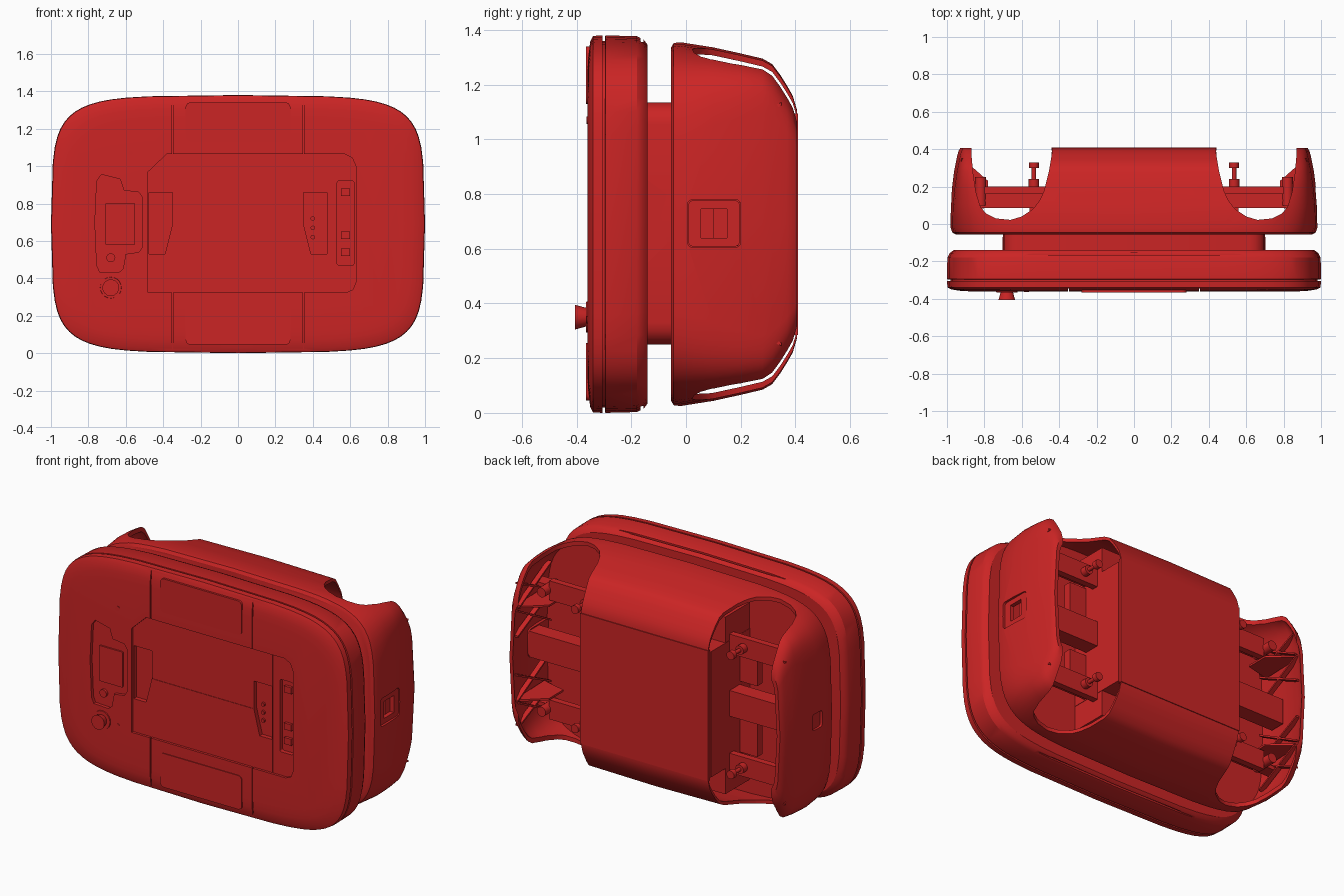
import bpy, bmesh, math
from mathutils import Vector

CZ = 0.69
BULGE = 0.032
red = bpy.data.materials.new("red_plastic")
red.diffuse_color = (0.6, 0.018, 0.018, 1)


def finish(name, bm):
    bmesh.ops.recalc_face_normals(bm, faces=bm.faces)
    me = bpy.data.meshes.new(name)
    bm.to_mesh(me)
    bm.free()
    me.materials.append(red)
    ob = bpy.data.objects.new(name, me)
    bpy.context.collection.objects.link(ob)
    return ob


def loft(name, rings, seg=14):
    """Barrelled superellipse rings (y, half width, half height, exponent) skinned along y."""
    bm = bmesh.new()
    loops = []
    for y, hx, hz, n in rings:
        loop = []
        for i in range(seg * 4):
            t = math.tau * i / (seg * 4)
            c, s = math.cos(t), math.sin(t)
            x = math.copysign(abs(c) ** (2 / n), c) if abs(c) > 1e-6 else 0
            z = math.copysign(abs(s) ** (2 / n), s) if abs(s) > 1e-6 else 0
            loop.append(bm.verts.new((hx * x * (1 - BULGE * z * z), y, CZ + hz * z * (1 - BULGE * x * x))))
        loops.append(loop)
    for a, b in zip(loops, loops[1:]):
        for i in range(len(a)):
            j = (i + 1) % len(a)
            bm.faces.new((a[i], a[j], b[j], b[i]))
    bm.faces.new(loops[0])
    bm.faces.new(loops[-1])
    return finish(name, bm)


def prism(name, pts, axis, a, b):
    """Extrude a 2D outline along an axis from a to b."""
    put = {"x": lambda p, d: (d, p[0], p[1]),
           "y": lambda p, d: (p[0], d, p[1]),
           "z": lambda p, d: (p[0], p[1], d)}[axis]
    bm = bmesh.new()
    lo = [bm.verts.new(put(p, a)) for p in pts]
    hi = [bm.verts.new(put(p, b)) for p in pts]
    bm.faces.new(lo)
    bm.faces.new(hi)
    for i in range(len(pts)):
        j = (i + 1) % len(pts)
        bm.faces.new((lo[i], lo[j], hi[j], hi[i]))
    return finish(name, bm)


def rrect(x0, x1, z0, z1, r, n=4):
    pts = []
    for cx, cz, a0 in ((x1 - r, z1 - r, 0), (x0 + r, z1 - r, 90), (x0 + r, z0 + r, 180), (x1 - r, z0 + r, 270)):
        for i in range(n + 1):
            a = math.radians(a0 + 90 * i / n)
            pts.append((cx + r * math.cos(a), cz + r * math.sin(a)))
    return pts


def box(name, x0, x1, y0, y1, z0, z1):
    return prism(name, [(x0, y0), (x1, y0), (x1, y1), (x0, y1)], "z", z0, z1)


def rod(name, p, q, r1, r2=None, seg=16):
    p, q = Vector(p), Vector(q)
    bm = bmesh.new()
    bmesh.ops.create_cone(bm, cap_ends=True, segments=seg, radius1=r1, radius2=r2 or r1, depth=(q - p).length)
    bmesh.ops.rotate(bm, verts=bm.verts, matrix=Vector((0, 0, 1)).rotation_difference(q - p).to_matrix())
    bmesh.ops.translate(bm, verts=bm.verts, vec=(p + q) / 2)
    return finish(name, bm)


def cut(ob, *cutters):
    for c in cutters:
        c.hide_render = True
        m = ob.modifiers.new("cut", "BOOLEAN")
        m.operation, m.solver, m.object = "DIFFERENCE", "EXACT", c
        bpy.context.view_layer.objects.active = ob
        bpy.ops.object.modifier_apply(modifier=m.name)
        bpy.data.objects.remove(c)


def flip(pts, s):
    return [(s * x, z) for x, z in pts]


# Front cover plate with recesses and seams
plate = loft("front_cover", [(-0.305, 1, 0.69, 6.2), (-0.34, 0.997, 0.688, 6.2), (-0.35, 0.975, 0.668, 6.2),
                             (-0.357, 0.93, 0.62, 6.2), (-0.36, 0.88, 0.57, 6.2)])
tray = [(-0.48, 0.325), (0.58, 0.325), (0.615, 0.34), (0.63, 0.38), (0.63, 1.0),
        (0.61, 1.045), (0.57, 1.065), (-0.38, 1.065), (-0.48, 0.97)]
control = [(-0.74, 0.435), (-0.64, 0.43), (-0.615, 0.45), (-0.6, 0.53), (-0.53, 0.54), (-0.51, 0.57),
           (-0.51, 0.83), (-0.53, 0.86), (-0.61, 0.87), (-0.63, 0.93), (-0.73, 0.955), (-0.755, 0.92),
           (-0.765, 0.7), (-0.755, 0.47)]
grip = [(-0.475, 0.53), (-0.39, 0.53), (-0.35, 0.69), (-0.35, 0.86), (-0.475, 0.86)]
cut(plate, prism("c", tray, "y", -0.5, -0.345), prism("c", control, "y", -0.5, -0.34),
    prism("c", rrect(0.53, 0.62, 0.47, 0.92, 0.01), "y", -0.5, -0.318),
    box("c", -0.345, 0.345, -0.5, -0.342, 0.687, 0.692), box("c", 0.478, 0.483, -0.5, -0.34, 0.3255, 1.0645))
for s in (-1, 1):
    cut(plate, prism("c", flip(grip, s), "y", -0.5, -0.318))
    for z0, z1 in ((-0.1, 0.3251), (1.0649, 1.5)):
        cut(plate, box("c", s * 0.35 - 0.003, s * 0.35 + 0.003, -0.5, -0.346, z0, z1))

# Front details
for name, z0, z1 in (("upper_pad", 1.13, 1.34), ("lower_pad", 0.045, 0.255)):
    prism(name, rrect(-0.28, 0.28, z0, z1, 0.025), "y", -0.365, -0.34)
prism("small_screen", rrect(-0.71, -0.55, 0.58, 0.8, 0.005), "y", -0.35, -0.33)
rod("screen_button", (-0.68, -0.33, 0.51), (-0.68, -0.355, 0.51), 0.024)
rod("knob", (-0.68, -0.35, 0.35), (-0.68, -0.405, 0.35), 0.03, 0.045, 14)
rod("knob_collar", (-0.68, -0.34, 0.35), (-0.68, -0.366, 0.35), 0.06, 0.056, 20)
for z in (0.34, 1.07):
    rod("indicator", (-0.575, -0.34, z), (-0.575, -0.363, z), 0.014)
for z in (0.52, 0.61, 0.84):
    box("slot_connector", 0.55, 0.6, -0.335, -0.315, z, z + 0.04)
for i in range(3):
    rod("grip_stud", (0.4, -0.315, 0.62 + 0.05 * i), (0.4, -0.33, 0.62 + 0.05 * i), 0.012, seg=10)

# Ring behind the cover, with a groove along the top and bottom
ring = loft("front_ring", [(-0.297, 0.985, 0.675, 6.2), (-0.295, 1, 0.69, 6.2), (-0.18, 0.998, 0.687, 6.2),
                           (-0.155, 0.985, 0.675, 6.2), (-0.14, 0.965, 0.655, 6.2)])
for s in (-1, 1):
    z = CZ + s * 0.69
    cut(ring, box("c", -0.57, 0.57, -0.166, -0.156, z - 0.025, z + 0.025))
loft("ring_gasket", [(-0.31, 0.98, 0.67, 6.2), (-0.29, 0.98, 0.67, 6.2)])

# Neck joining front and back
prism("neck", rrect(-0.7, 0.7, 0.25, 1.135, 0.08), "y", -0.15, -0.04)
for s in (-1, 1):
    prism("neck_latch", [(-0.14, 0.55), (-0.07, 0.62), (-0.09, 0.72), (-0.07, 0.8), (-0.14, 0.85)],
          "x", s * 0.69, s * 0.702)

# Hollow rear shell, open behind, with U-shaped cut-outs leaving a hump and two wings
prof = [(-0.055, 0.955, 0.645, 6.2), (-0.045, 0.972, 0.662, 6.2), (-0.02, 0.98, 0.665, 6.2),
        (0.1, 0.98, 0.646, 8), (0.2, 0.972, 0.624, 10), (0.28, 0.962, 0.605, 12),
        (0.315, 0.955, 0.585, 12), (0.345, 0.949, 0.545, 12), (0.37, 0.944, 0.505, 12),
        (0.39, 0.938, 0.47, 12), (0.405, 0.93, 0.42, 12)]
shell = loft("rear_shell", prof)
inner = [(0, 0.957, 0.64, 6.2)] + [(y, hx - 0.022, hz - 0.022, n) for y, hx, hz, n in prof[3:]]
cut(shell, loft("c", inner + [(0.45, 0.895, 0.38, 12)]))
u = [(0.43, 0.5), (0.44, 0.37), (0.455, 0.28), (0.48, 0.18), (0.505, 0.125), (0.54, 0.08), (0.6, 0.04),
     (0.66, 0.022), (0.74, 0.03), (0.79, 0.055), (0.82, 0.09), (0.845, 0.17), (0.86, 0.27), (0.868, 0.36), (0.87, 0.5)]
for s in (-1, 1):
    cut(shell, prism("c", flip(u, s), "z", -0.2, 1.6))
cut(shell, prism("c", rrect(0.005, 0.2, 0.605, 0.78, 0.02), "x", 0.85, 1.1),
    prism("c", rrect(0.06, 0.15, 0.64, 0.74, 0.015), "x", -1.1, -0.85))

# Side port frame, and the smaller port on the other side
port = prism("side_port", rrect(0.008, 0.197, 0.608, 0.777, 0.02), "x", 0.94, 0.966)
cut(port, box("c", 0.8, 1.1, 0.055, 0.15, 0.64, 0.745))
prism("small_port", rrect(0.062, 0.148, 0.642, 0.738, 0.013), "x", -0.966, -0.95)

# Central box, filler block inside the hump and back panel
box("center_box", -0.44, 0.44, -0.01, 0.385, 0.3, 1.08)
box("hump_core", -0.438, 0.438, -0.01, 0.24, CZ - 0.55, CZ + 0.55)
box("back_panel_frame", -0.425, 0.425, 0.37, 0.392, 0.295, 1.085)
box("back_panel", -0.44, 0.44, 0.392, 0.41, 0.285, 1.095)

# Mounting hardware in both side bays
for s in (-1, 1):
    bx = lambda n, a, b, *r: box(n, min(s * a, s * b), max(s * a, s * b), *r)
    bx("cross_beam", 0.43, 0.94, 0.1, 0.2, 0.61, 0.77)
    for v in (-1, 1):
        z = CZ + v * 0.37
        bx("bay_rail", 0.43, 0.8, 0.16, 0.2, z - 0.06, z + 0.06)
        bx("bay_rail_web", 0.43, 0.94, 0.085, 0.165, z - 0.012, z + 0.012)
        bx("bay_plate", 0.44, 0.56, 0.05, 0.1, CZ + v * 0.22 - 0.12, CZ + v * 0.22 + 0.12)
        for i in range(4):
            x = s * (0.52 + 0.09 * i)
            rod("rivet", (x, 0.125, z - 0.016), (x, 0.125, z + 0.016), 0.008, seg=8)
        # Tall and short thumb screws
        rod("screw_base", (s * 0.535, 0.19, z), (s * 0.535, 0.24, z), 0.028)
        rod("screw_shaft", (s * 0.535, 0.23, z), (s * 0.535, 0.31, z), 0.012)
        rod("screw_head", (s * 0.535, 0.3, z), (s * 0.535, 0.33, z), 0.026)
        rod("short_screw", (s * 0.82, 0.1, z), (s * 0.82, 0.25, z), 0.03)
        # Gusset and diagonal ribs bracing the wing
        gusset = [(0.93, 0.36), (0.905, 0.34), (0.78, 0.23), (0.78, 0.09), (0.94, 0.05)]
        prism("wing_gusset", flip(gusset, s), "z", CZ + v * 0.29 - 0.006, CZ + v * 0.29 + 0.006)
        for (y0, z0), (y1, z1) in (((0.04, 0.1), (0.37, 0.28)), ((0.37, 0.12), (0.04, 0.28)),
                                   ((0.04, 0.3), (0.35, 0.44)), ((0.35, 0.3), (0.04, 0.46))):
            prism("wing_rib", [(y0, CZ + v * z0 - 0.006), (y1, CZ + v * z1 - 0.006),
                               (y1, CZ + v * z1 + 0.006), (y0, CZ + v * z0 + 0.006)],
                  "x", s * 0.895, s * 0.926)

# Smooth curved surfaces, keep edges sharp
bpy.ops.object.select_all(action="SELECT")
bpy.context.view_layer.objects.active = shell
bpy.ops.object.shade_smooth_by_angle(angle=math.radians(28))
